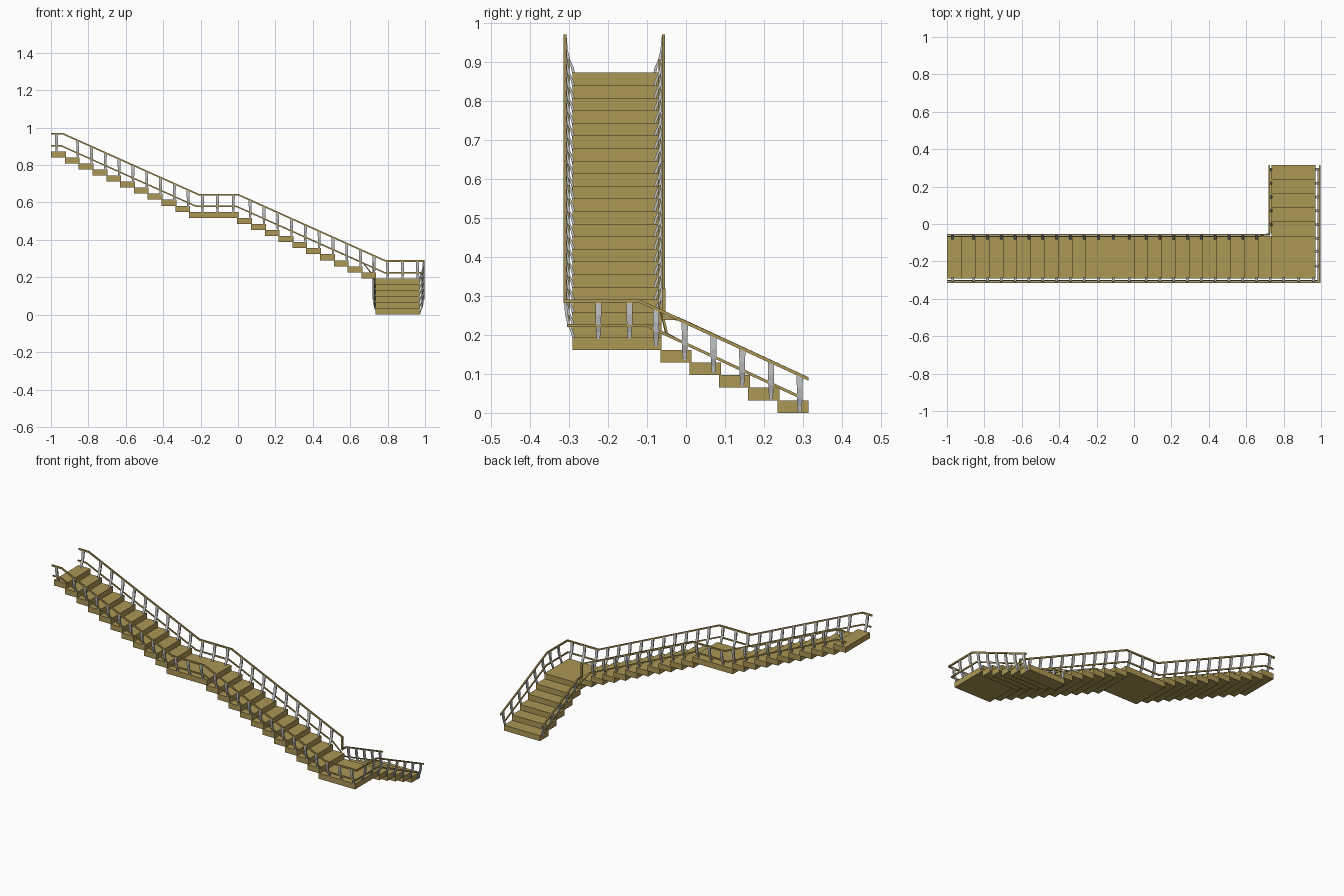
import bpy, bmesh
from mathutils import Vector

if "Cube" in bpy.data.objects:
    bpy.data.objects.remove(bpy.data.objects["Cube"])

wood = bpy.data.materials.new("wood")
wood.diffuse_color = (0.41, 0.31, 0.09, 1)
wood.use_nodes = True
wood.node_tree.nodes["Principled BSDF"].inputs["Base Color"].default_value = wood.diffuse_color
RISE, RUN = 0.8735 / 27, 0.0738


def finish(bm, name, mat=None):
    bmesh.ops.recalc_face_normals(bm, faces=bm.faces)
    me = bpy.data.meshes.new(name)
    bm.to_mesh(me)
    bm.free()
    ob = bpy.data.objects.new(name, me)
    bpy.context.collection.objects.link(ob)
    if mat:
        me.materials.append(mat)
    return ob


def box(bm, lo, hi):
    vs = bmesh.ops.create_cube(bm, size=1)["verts"]
    for v in vs:
        v.co = Vector([lo[i] + (v.co[i] + 0.5) * (hi[i] - lo[i]) for i in range(3)])


def skin(bm, rings):
    # join successive four-point rings into a closed bar
    vr = [[bm.verts.new(p) for p in r] for r in rings]
    for a, b in zip(vr, vr[1:]):
        for i in range(4):
            j = (i + 1) % 4
            bm.faces.new((a[i], a[j], b[j], b[i]))
    bm.faces.new(vr[0][::-1])
    bm.faces.new(vr[-1])


def rail(name, pts, w=0.004, h=0.0045):
    # rectangular handrail swept along a path, mitred in plan
    pts = [Vector(p) for p in pts]
    dirs = [(b - a).to_2d().normalized() for a, b in zip(pts, pts[1:])]
    rings = []
    for i, p in enumerate(pts):
        d0, d1 = dirs[max(i - 1, 0)], dirs[min(i, len(dirs) - 1)]
        d = (d0 + d1).normalized()
        s = Vector((-d.y, d.x, 0)) * w / d.dot(d1)
        z = Vector((0, 0, h))
        rings.append([p - s - z, p + s - z, p + s + z, p - s + z])
    bm = bmesh.new()
    skin(bm, rings)
    return finish(bm, name, wood)


def height(t, prof):
    for (a, za), (b, zb) in zip(prof, prof[1:]):
        if a <= t <= b:
            return za + (zb - za) * (t - a) / (b - a)
    return prof[-1][1]


def post(bm, x, y, z, inward):
    # flat baluster, curving outward and widening toward the top
    n = Vector(inward)
    t = Vector((-n.y, n.x, 0))
    rings = []
    for dz, off, w in ((-0.097, 0.023, 0.004), (-0.08, 0.019, 0.006),
                       (-0.06, 0.010, 0.007), (-0.035, 0.004, 0.0075), (-0.001, 0.001, 0.008)):
        c = Vector((x, y, z + dz)) + n * off
        a, b = t * w, n * 0.0035
        rings.append([c - a - b, c + a - b, c + a + b, c - a + b])
    skin(bm, rings)


# treads and landings
Y0, Y1, X0, X1 = -0.292, -0.063, 0.735, 0.97
bm = bmesh.new()
for i in range(5):
    y = 0.315 - i * 0.0752
    box(bm, (X0, y - 0.08, i * RISE), (X1, y, (i + 1) * RISE))
finish(bm, "lower_flight_treads", wood)
for name, x_start, level in (("middle_flight_treads", 0.739, 6), ("upper_flight_treads", -0.256, 17)):
    bm = bmesh.new()
    for i in range(10):
        x = x_start - i * RUN
        box(bm, (max(x - 0.079, -1), Y0, (level + i) * RISE), (x, Y1, (level + i + 1) * RISE))
    finish(bm, name, wood)
for name, a, b, level in (("corner_landing", X0 - 0.003, X1, 5), ("middle_landing", -0.262, 0.002, 16)):
    bm = bmesh.new()
    box(bm, (a, Y0, level * RISE), (b, Y1, (level + 1) * RISE))
    finish(bm, name, wood)

# rail height profiles
top_main = [(-1, 0.967), (-0.935, 0.967), (-0.21, 0.642), (0, 0.642), (0.79, 0.287), (0.993, 0.287)]
mid_main = [(-1, 0.903), (-0.945, 0.903), (-0.225, 0.58), (-0.01, 0.58), (0.785, 0.224), (0.983, 0.224)]
top_low = [(-0.12, 0.287), (0.315, 0.087)]
mid_low = [(-0.10, 0.224), (0.292, 0.041)]

# outer rails wrap the corner landing; inner rails stop at the inside corner
rail("outer_handrail", [(x, -0.311, z) for x, z in top_main] + [(0.993, y, z) for y, z in top_low])
rail("outer_mid_rail", [(x, -0.302, z) for x, z in mid_main] + [(0.983, y, z) for y, z in mid_low], 0.003, 0.004)
xe = 0.727
rail("inner_handrail", [(x, -0.058, z) for x, z in top_main[:4]] + [(xe, -0.058, height(xe, top_main))])
rail("inner_mid_rail", [(x, -0.067, z) for x, z in mid_main[:4]] + [(0.67, -0.067, height(0.67, mid_main)),
     (xe, -0.05, 0.205)], 0.003, 0.004)
rail("inner_lower_handrail", [(0.722, -0.06, 0.244), (0.722, -0.02, 0.242), (0.722, 0.315, 0.087)])
rail("inner_lower_mid_rail", [(0.731, -0.05, 0.203), (0.731, -0.02, height(-0.02, mid_low)),
     (0.731, 0.292, 0.041)], 0.003, 0.004)
bm = bmesh.new()
box(bm, (0.718, -0.062, 0.24), (0.728, -0.053, 0.32))
finish(bm, "inner_corner_drop", wood)

# balusters
xs = ([-0.97] + [-0.857 + 0.0738 * i for i in range(9)] + [-0.19, -0.11, -0.025]
      + [0.065 + 0.0738 * i for i in range(9)])
bm_out, bm_in = bmesh.new(), bmesh.new()
for x in xs + [0.728, 0.80, 0.88, 0.96]:
    post(bm_out, x, -0.311, height(x, top_main), (0, 1, 0))
for x in xs:
    post(bm_in, x, -0.058, height(x, top_main), (0, -1, 0))
for y in (-0.225, -0.145):
    post(bm_out, 0.993, y, 0.287, (-1, 0, 0))
for y in [-0.077 + 0.0738 * i for i in range(6)]:
    z = height(y, top_low)
    post(bm_out, 0.993, y, z, (-1, 0, 0))
    if y > -0.05:
        post(bm_in, 0.722, y, z, (1, 0, 0))
finish(bm_out, "outer_balusters")
finish(bm_in, "inner_balusters")
